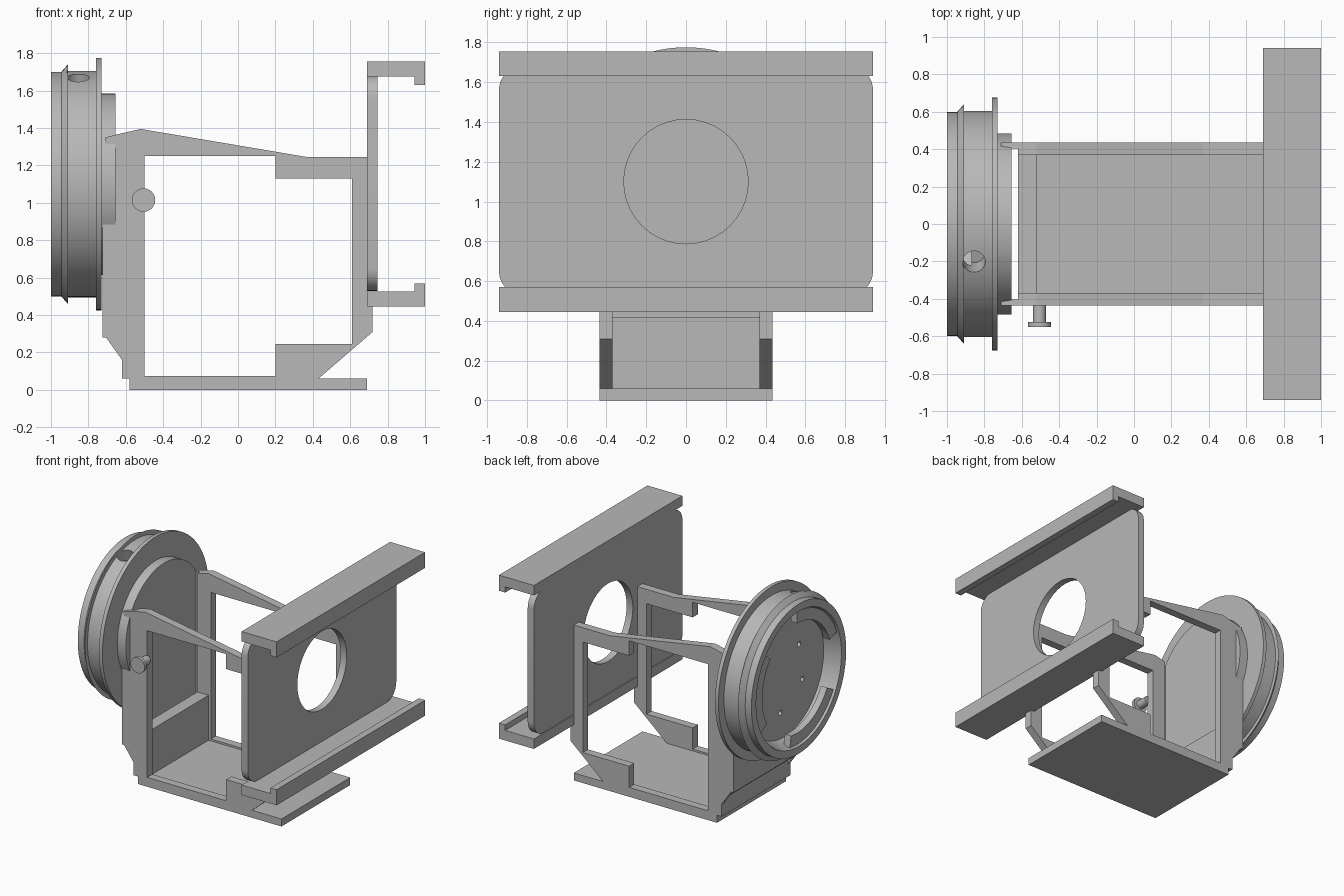
import bpy, bmesh
from math import sin, cos, pi, radians
from mathutils import Vector, Matrix

cube = bpy.data.objects.get("Cube")
if cube:
    bpy.data.objects.remove(cube, do_unlink=True)

grey = bpy.data.materials.new("plain_grey")
grey.use_nodes = True
grey.diffuse_color = (0.48, 0.48, 0.48, 1)
grey.node_tree.nodes["Principled BSDF"].inputs["Base Color"].default_value = (0.48, 0.48, 0.48, 1)

AXIS_Z = 1.10  # height of the optical axis


def finish(name, bm, smooth=False):
    bmesh.ops.recalc_face_normals(bm, faces=bm.faces)
    mesh = bpy.data.meshes.new(name)
    bm.to_mesh(mesh)
    bm.free()
    mesh.materials.append(grey)
    obj = bpy.data.objects.new(name, mesh)
    bpy.context.collection.objects.link(obj)
    if smooth:
        activate(obj)
        bpy.ops.object.shade_smooth_by_angle(angle=radians(30))
    return obj


def activate(obj):
    bpy.ops.object.select_all(action='DESELECT')
    obj.select_set(True)
    bpy.context.view_layer.objects.active = obj


def prism(name, pts, axis, lo, hi, smooth=False):
    """Extrude a 2D outline along axis: 'y' takes (x, z), 'x' takes (y, z)."""
    def place(p):
        return (p[0], lo, p[1]) if axis == 'y' else (lo, p[0], p[1])
    bm = bmesh.new()
    face = bm.faces.new([bm.verts.new(place(p)) for p in pts])
    out = bmesh.ops.extrude_face_region(bm, geom=[face])
    step = Vector((0, hi - lo, 0) if axis == 'y' else (hi - lo, 0, 0))
    bmesh.ops.translate(bm, verts=[v for v in out["geom"] if isinstance(v, bmesh.types.BMVert)], vec=step)
    return finish(name, bm, smooth)


def box(name, x, y, z):
    return prism(name, [(x[0], z[0]), (x[1], z[0]), (x[1], z[1]), (x[0], z[1])], 'y', *y)


def lathe(name, profile, matrix, steps=96):
    """Spin (along, radius) points about local x."""
    bm = bmesh.new()
    verts = [bm.verts.new((a, 0, r)) for a, r in profile]
    edges = [bm.edges.new(pair) for pair in zip(verts, verts[1:])]
    bmesh.ops.spin(bm, geom=verts + edges, cent=(0, 0, 0), axis=(1, 0, 0), angle=2 * pi, steps=steps)
    bmesh.ops.remove_doubles(bm, verts=bm.verts, dist=1e-4)
    bm.transform(matrix)
    return finish(name, bm, True)


def rod(name, length, radius, matrix):
    return lathe(name, [(0, 0), (0, radius), (length, radius), (length, 0)], matrix, 40)


def cut(obj, cutter):
    mod = obj.modifiers.new("cut", 'BOOLEAN')
    mod.operation, mod.solver, mod.object = 'DIFFERENCE', 'EXACT', cutter
    activate(obj)
    bpy.ops.object.modifier_apply(modifier=mod.name)
    bpy.data.objects.remove(cutter, do_unlink=True)


def arc(cy, cz, r, start, end, n):
    return [(cy + r * cos(radians(start + (end - start) * i / n)),
             cz + r * sin(radians(start + (end - start) * i / n))) for i in range(n + 1)]


at_axis = Matrix.Translation((0, 0, AXIS_Z))

# Round mount with ridge, flange and hub
mount = lathe("round_mount", [
    (-.87, 0), (-.87, .50), (-1, .54), (-1, .60), (-.945, .60), (-.91, .64), (-.91, .605),
    (-.76, .605), (-.76, .675), (-.73, .675), (-.73, .485), (-.655, .485), (-.655, 0)], at_axis)

# Radial screw hole through the rim
tilt = Matrix.Rotation(radians(19.5), 4, 'X')
up = Matrix.Rotation(radians(-90), 4, 'Y')
cut(mount, rod("hole_cutter", .3, .06, at_axis @ tilt @ Matrix.Translation((-.855, 0, .45)) @ up))

# Small pin holes in the mount floor
for y, z in ((-.23, -.125), (-.19, .17), (.05, -.29)):
    cut(mount, rod("pin_cutter", .07, .02, Matrix.Translation((-.9, y, AXIS_Z + z))))
activate(mount)
bpy.ops.object.shade_smooth_by_angle(angle=radians(30))

# Three locking lugs inside the rim
for i, start in enumerate((90, 210, 330)):
    outline = arc(0, AXIS_Z, .53, start, start + 70, 16) + arc(0, AXIS_Z, .44, start + 70, start, 16)
    prism(f"locking_lug_{i + 1}", outline, 'x', -.985, -.93, True)

# Side frames: open plates with a thin cheek hugging the mount
outline = [(-.62, .06), (-.58, .06), (-.58, 0), (.69, 0), (.69, .06), (.43, .06), (.72, .31),
           (.72, .445), (.69, .445), (.69, 1.245), (.37, 1.245), (-.52, 1.395), (-.62, 1.372)]
window = [(-.5, .075), (.2, .075), (.2, .245), (.61, .245), (.61, 1.13), (.2, 1.13),
          (.2, 1.25), (-.5, 1.25)]
cheek = [(-.62, .16), (-.62, 1.372), (-.71, 1.35), (-.71, 1.29), (-.725, 1.28), (-.725, .28), (-.705, .28)]
for side, s in (("right", -1), ("left", 1)):
    lo, hi = sorted((s * .37, s * .435))
    frame = prism(f"{side}_side_frame", outline, 'y', lo, hi)
    cut(frame, prism("window_cutter", window, 'y', lo - .1, hi + .1))
    lo, hi = sorted((s * .405, s * .435))
    prism(f"{side}_cheek", cheek, 'y', lo, hi)

# Floor, low cross wall and the wall carrying the mount
box("floor_plate", (-.58, .69), (-.37, .37), (0, .06))
box("cross_wall", (-.62, -.52), (-.37, .37), (.06, .42))
prism("mount_wall", [(-.725, .28), (-.705, .28), (-.655, .22), (-.655, .85), (-.725, .85)], 'y', -.405, .405)

# Large plate with rounded corners and a round opening
corners = ((.82, 1.56, 0), (-.82, 1.56, 90), (-.82, .65, 180), (.82, .65, 270))
plate_outline = [p for y, z, a in corners for p in arc(y, z, .12, a, a + 90, 8)]
plate = prism("large_plate", plate_outline, 'x', .69, .745, True)
cut(plate, rod("opening_cutter", .4, .3125, Matrix.Translation((.5, 0, AXIS_Z))))
activate(plate)
bpy.ops.object.shade_smooth_by_angle(angle=radians(30))

# Lipped rails above and below the plate
upper = [(.69, 1.675), (.945, 1.675), (.945, 1.63), (1, 1.63), (1, 1.755), (.69, 1.755)]
prism("upper_rail", upper, 'y', -.94, .94)
prism("lower_rail", [(x, 2 * AXIS_Z - z) for x, z in upper], 'y', -.94, .94)

# Thumb knob on the front side
outward = Matrix.Translation((-.505, -.43, 1.015)) @ Matrix.Rotation(radians(-90), 4, 'Z')
rod("knob_shaft", .1, .035, outward)
rod("knob_head", .025, .0625, outward @ Matrix.Translation((.095, 0, 0)))
